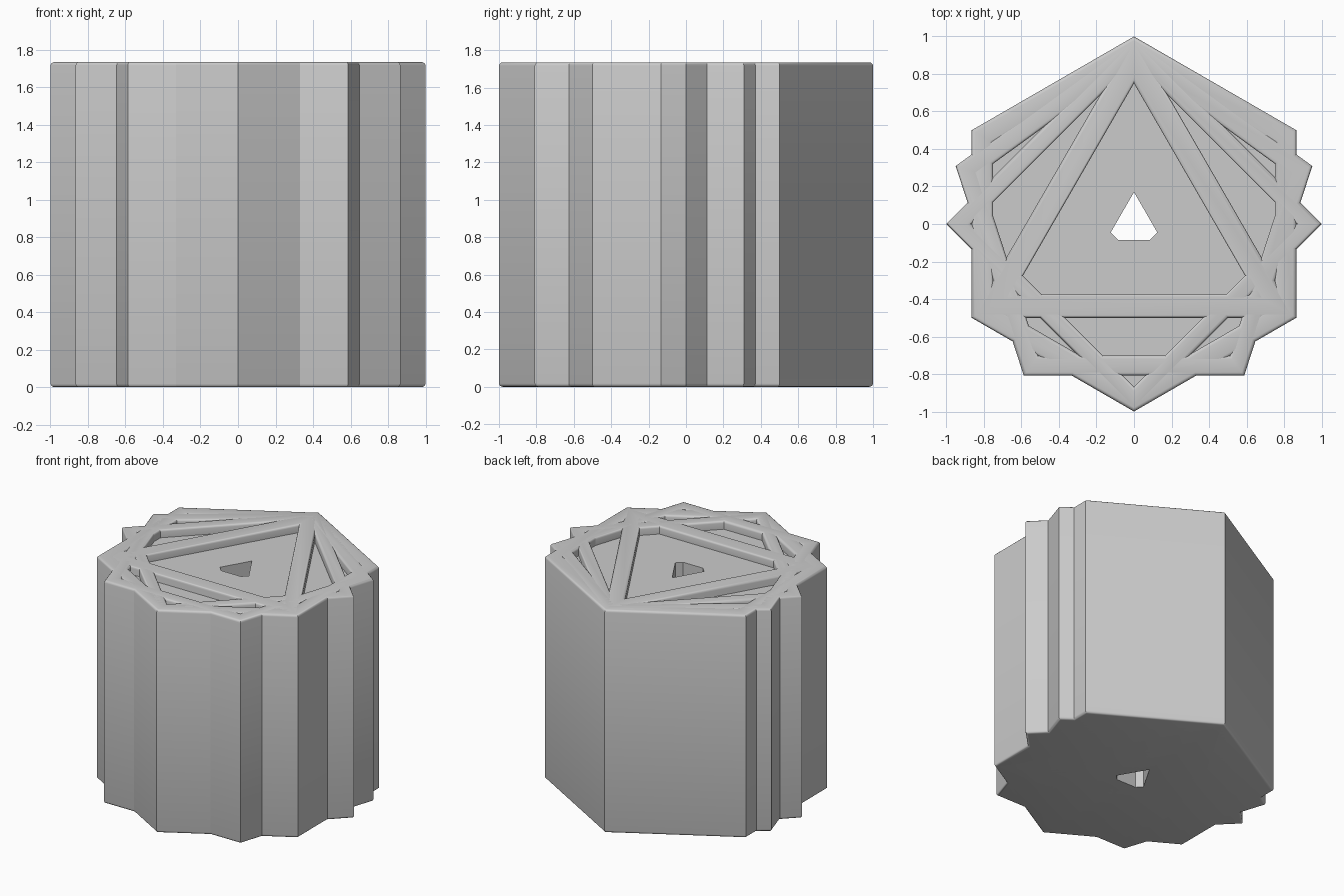
import bpy, bmesh
from math import sin, cos, pi, radians

if "Cube" in bpy.data.objects:
    bpy.data.objects.remove(bpy.data.objects["Cube"])

HEIGHT = 1.735      # overall height
FLOOR = 1.67        # recessed top floor
HOLE = 0.17         # corner radius of the central through hole
B = 0.018           # edge rounding


def rounded(a, z, sa, sz, start, steps=3):
    """Quarter-round corner points (apothem, z); sa, sz point to the arc centre."""
    pts = []
    for i in range(steps + 1):
        t = i / steps * pi / 2
        u, v = (cos(t), sin(t)) if start == "side" else (sin(t), cos(t))
        pts.append((a + sa * B * (1 - u), z + sz * B * (1 - v)))
    return pts


def polygon_prism(name, n, inner):
    """Sweep one wall profile around a regular polygon pointing to +y."""
    k = cos(pi / n)
    outer_a, inner_a, hole_a = k, inner * k, HOLE * k
    profile = [(hole_a, 0)]
    profile += rounded(outer_a, 0, -1, 1, "top")
    profile += rounded(outer_a, HEIGHT, -1, -1, "side")
    profile += rounded(inner_a, HEIGHT, 1, -1, "top")
    profile += [(inner_a, FLOOR), (hole_a, FLOOR)]

    bm = bmesh.new()
    rings = []
    for i in range(n):
        t = pi / 2 + 2 * pi * i / n
        rings.append([bm.verts.new((a / k * cos(t), a / k * sin(t), z))
                      for a, z in profile])
    m = len(profile)
    for i in range(n):
        p, q = rings[i], rings[(i + 1) % n]
        for j in range(m):
            bm.faces.new((p[j], q[j], q[(j + 1) % m], p[(j + 1) % m]))
    bmesh.ops.recalc_face_normals(bm, faces=bm.faces)
    mesh = bpy.data.meshes.new(name)
    bm.to_mesh(mesh)
    bm.free()
    obj = bpy.data.objects.new(name, mesh)
    bpy.context.collection.objects.link(obj)
    bpy.ops.object.select_all(action="DESELECT")
    obj.select_set(True)
    bpy.context.view_layer.objects.active = obj
    bpy.ops.object.shade_smooth_by_angle(angle=radians(35))


# Four overlapping rimmed prisms sharing the back corner
for name, n, inner in (("triangle_prism", 3, 0.75), ("square_prism", 4, 0.867),
                       ("pentagon_prism", 5, 0.867), ("hexagon_prism", 6, 0.867)):
    polygon_prism(name, n, inner)
